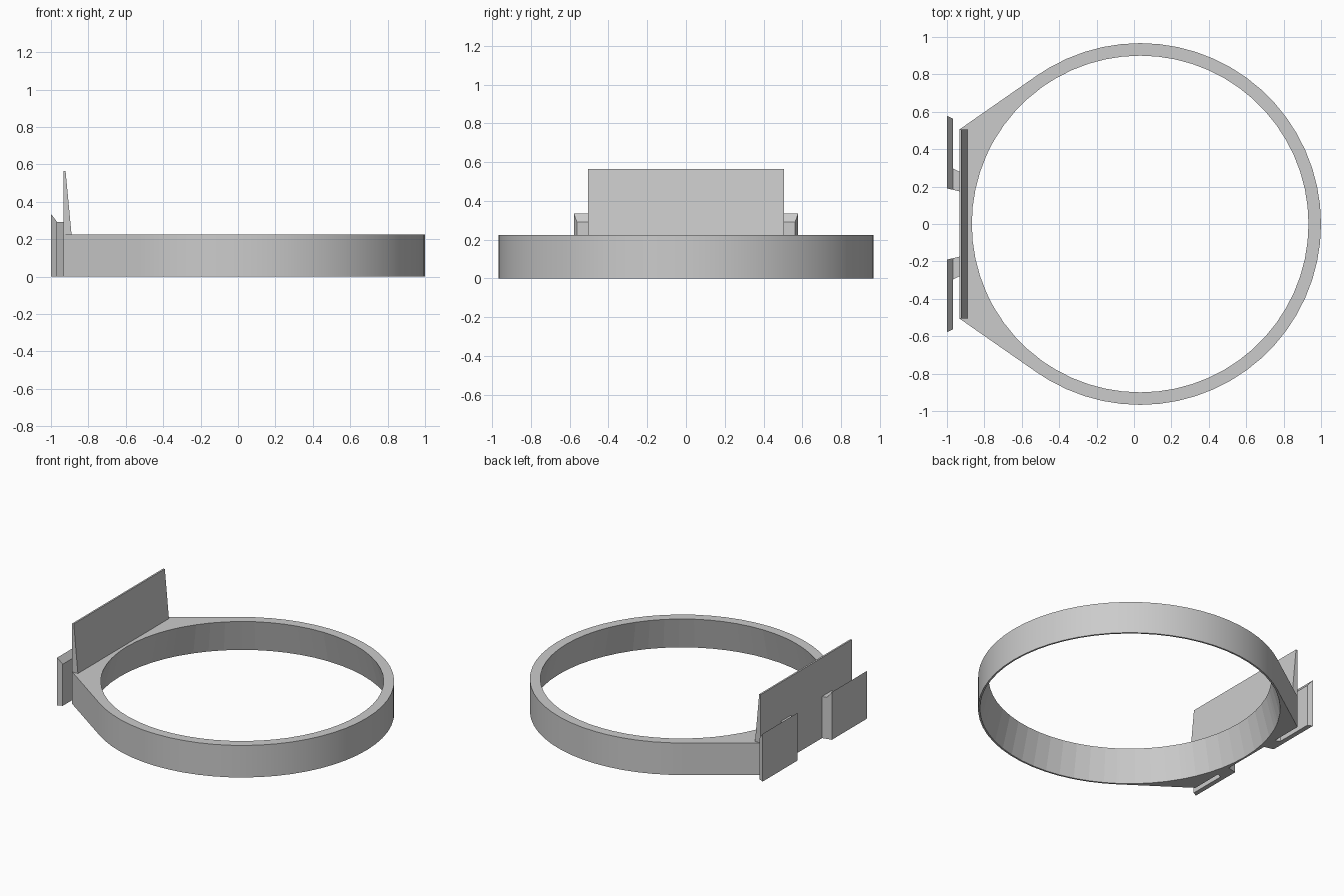
import bpy, bmesh
from math import acos, atan2, cos, sin, hypot, pi, radians

if "Cube" in bpy.data.objects:
    bpy.data.objects.remove(bpy.data.objects["Cube"])

CX, R_OUT, R_TOP, R_BOTTOM, HEIGHT = 0.033, 0.967, 0.90, 0.955, 0.225
BACK_X, HALF_W = -0.934, 0.505

grey = bpy.data.materials.new("plain grey")
grey.use_nodes = True
grey.diffuse_color = (0.6, 0.6, 0.6, 1)
grey.node_tree.nodes["Principled BSDF"].inputs["Base Color"].default_value = (0.6, 0.6, 0.6, 1)


def finish(name, bm):
    bmesh.ops.recalc_face_normals(bm, faces=bm.faces)
    mesh = bpy.data.meshes.new(name)
    bm.to_mesh(mesh)
    bm.free()
    mesh.materials.append(grey)
    obj = bpy.data.objects.new(name, mesh)
    bpy.context.collection.objects.link(obj)
    return obj


def loft(name, first, second):
    """Closed solid between two matching outlines."""
    bm = bmesh.new()
    a = [bm.verts.new(p) for p in first]
    b = [bm.verts.new(p) for p in second]
    bm.faces.new(a)
    bm.faces.new(b)
    for i in range(len(a)):
        j = (i + 1) % len(a)
        bm.faces.new((a[i], a[j], b[j], b[i]))
    return finish(name, bm)


# Ring whose outer wall runs off in tangents to a flat mounting side
flat = CX - BACK_X
corner = atan2(HALF_W, -flat)
tangent = corner - acos(R_OUT / hypot(flat, HALF_W))


def outer_radius(angle):
    t = abs(angle)
    if t <= tangent:
        return R_OUT
    if t <= corner:
        return R_OUT / cos(t - tangent)
    return flat / -cos(t)


steps = 60
angles = sorted([-pi + 2 * pi * i / steps for i in range(steps)]
                + [s * t for s in (-1, 1) for t in (corner, tangent)])
bm = bmesh.new()
sections = []
for t in angles:
    section = []
    # The bore flares towards the bottom, leaving a thin lower rim
    for r, z in ((R_BOTTOM, 0), (outer_radius(t), 0), (outer_radius(t), HEIGHT), (R_TOP, HEIGHT)):
        section.append(bm.verts.new((CX + r * cos(t), r * sin(t), z)))
    sections.append(section)
for i, s in enumerate(sections):
    n = sections[(i + 1) % len(sections)]
    for k in range(4):
        m = (k + 1) % 4
        bm.faces.new((s[k], s[m], n[m], n[k]))
ring = finish("ring_band", bm)
bpy.context.view_layer.objects.active = ring
ring.select_set(True)
bpy.ops.object.shade_smooth_by_angle(angle=radians(20))
ring.select_set(False)
# Faceted bore
for face in ring.data.polygons:
    if face.index % 4 == 3:
        face.use_smooth = False

# Upright plate tapering towards its top edge
profile = [(BACK_X, HEIGHT), (-0.89, HEIGHT), (-0.922, 0.565), (BACK_X, 0.565)]
loft("upright_plate", *[[(x, y, z) for x, z in profile] for y in (-HALF_W, HALF_W)])

# A pair of L-shaped clips behind the flat side
for side, s in (("left", 1), ("right", -1)):
    loft("clip_plate_" + side,
         [(-1, s * y, z) for y, z in ((0.19, 0), (0.578, 0), (0.578, 0.335), (0.19, 0.335))],
         [(-0.967, s * y, z) for y, z in ((0.183, 0), (0.563, 0), (0.563, 0.292), (0.183, 0.292))])
    loft("clip_neck_" + side,
         [(-0.967, s * y, z) for y, z in ((0.183, 0), (0.297, 0), (0.297, 0.292), (0.183, 0.292))],
         [(BACK_X, s * y, z) for y, z in ((0.175, 0), (0.28, 0), (0.28, 0.292), (0.175, 0.292))])
